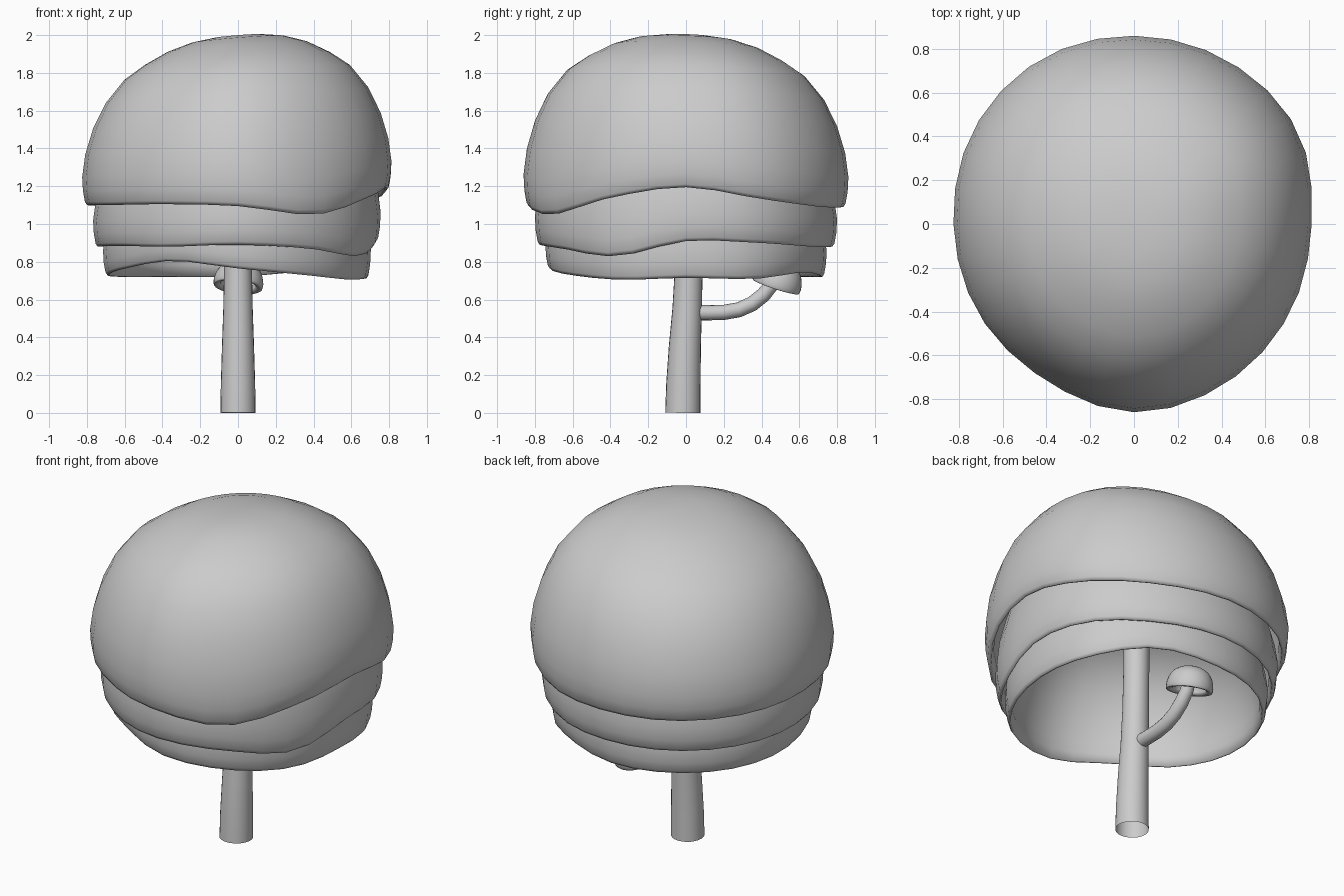
import bpy, bmesh, math
from mathutils import Vector, Matrix

if "Cube" in bpy.data.objects:
    bpy.data.objects.remove(bpy.data.objects["Cube"])

SEG = 32
# plan outline radius every 30 degrees, counter-clockwise from +x
OUTLINE = [.812, .86, .86, .86, .865, .85, .825, .82, .82, .86, .84, .82]
# dome profile: radius fraction, height fraction above the rim
PROFILE = [(.15, .995), (.3, .976), (.45, .933), (.6, .861), (.73, .778), (.85, .639),
           (.93, .483), (.98, .322), (1, .178), (.995, .089), (.982, .02), (.968, 0)]


def periodic(table, a):
    # smooth periodic interpolation
    n = len(table)
    f = a / (2 * math.pi) * n
    i = math.floor(f)
    t = f - i
    p = [table[(i + k) % n] for k in (-1, 0, 1, 2)]
    return p[1] + .5 * t * (p[2] - p[0] + t * (2*p[0] - 5*p[1] + 4*p[2] - p[3]
                            + t * (3*(p[1] - p[2]) + p[3] - p[0])))


def finish(name, bm):
    bmesh.ops.recalc_face_normals(bm, faces=bm.faces[:])
    me = bpy.data.meshes.new(name)
    bm.to_mesh(me)
    bm.free()
    me.shade_smooth()
    ob = bpy.data.objects.new(name, me)
    bpy.context.collection.objects.link(ob)
    return ob


def bridge(bm, a, b):
    n = len(a)
    for i in range(n):
        bm.faces.new((a[i], a[(i + 1) % n], b[(i + 1) % n], b[i]))


def cap(name, outline, height, base, rim, inner, lean=(0, 0)):
    """Hollow dome with a wavy rounded rim; inner is the inside/outside size ratio."""
    bm = bmesh.new()
    inside = [(s * inner, h * inner) for s, h in reversed(PROFILE[:-2])]
    rings = []
    for s, h in PROFILE + [((.968 + inner) / 2, .003)] + inside:
        ring = []
        for i in range(SEG):
            a = 2 * math.pi * i / SEG
            r = s * periodic(outline, a)
            x, y = r * math.cos(a), r * math.sin(a)
            z = base + h * height + (periodic(rim, a) - base) * (1 - h) ** 2
            z += (lean[0] * x + lean[1] * y) * h
            ring.append(bm.verts.new((x, y, z)))
        rings.append(ring)
    for a, b in zip(rings, rings[1:]):
        bridge(bm, a, b)
    for ring, h in ((rings[0], 1), (rings[-1], inner)):
        tip = bm.verts.new((0, 0, base + h * height))
        for i in range(SEG):
            bm.faces.new((ring[i], ring[(i + 1) % SEG], tip))
    return finish(name, bm)


def tube(name, path, sides):
    """Open tube through (y, z, radius) points in the x = 0 plane."""
    bm = bmesh.new()
    rings = []
    for k, (y, z, r) in enumerate(path):
        p, q = path[max(k - 1, 0)], path[min(k + 1, len(path) - 1)]
        d = Vector((0, q[0] - p[0], q[1] - p[1])).normalized()
        n = d.cross(Vector((1, 0, 0)))
        rings.append([bm.verts.new(Vector((0, y, z)) + r * (
            math.cos(2 * math.pi * i / sides) * Vector((1, 0, 0))
            + math.sin(2 * math.pi * i / sides) * n)) for i in range(sides)])
    for a, b in zip(rings, rings[1:]):
        bridge(bm, a, b)
    return finish(name, bm)


# three nested caps: name, size, base height, rim heights every 30 degrees
CAPS = [
    ("upper_cap", 1.0, 1.10, [1.195, 1.13, 1.09, 1.09, 1.09, 1.095, 1.10, 1.10, 1.105, 1.095, 1.05, 1.14]),
    ("middle_cap", .93, .88, [.91, .90, .88, .88, .88, .88, .88, .885, .88, .89, .87, .83]),
    ("lower_cap", .866, .73, [.715, .71, .745, .72, .72, .72, .73, .765, .805, .765, .73, .705]),
]
for name, k, base, rim in CAPS:
    cap(name, [r * k for r in OUTLINE], .9 * k, base, rim, .945, (.08, -.035))

# main stem, gently leaning back
stem = tube("stem", [(-.017, 0, .093), (-.014, .15, .091), (-.006, .35, .085),
                     (.006, .55, .078), (.014, .75, .074), (.02, 1.0, .072), (.02, 1.47, .072)], 24)

# side shoot with its own little cap
tube("side_stem", [(.03, .53, .04), (.12, .53, .04), (.2, .532, .04), (.28, .546, .04),
                   (.35, .577, .04), (.41, .625, .04), (.455, .68, .038), (.49, .77, .036)], 16)
small = cap("side_cap", [.132] * 12, .14, 0, [0] * 12, .72)
small.data.transform(Matrix.Translation((0, .475, .668)) @ Matrix.Rotation(math.radians(-18), 4, 'X')
                     @ Matrix.Rotation(math.radians(6), 4, 'Y'))
